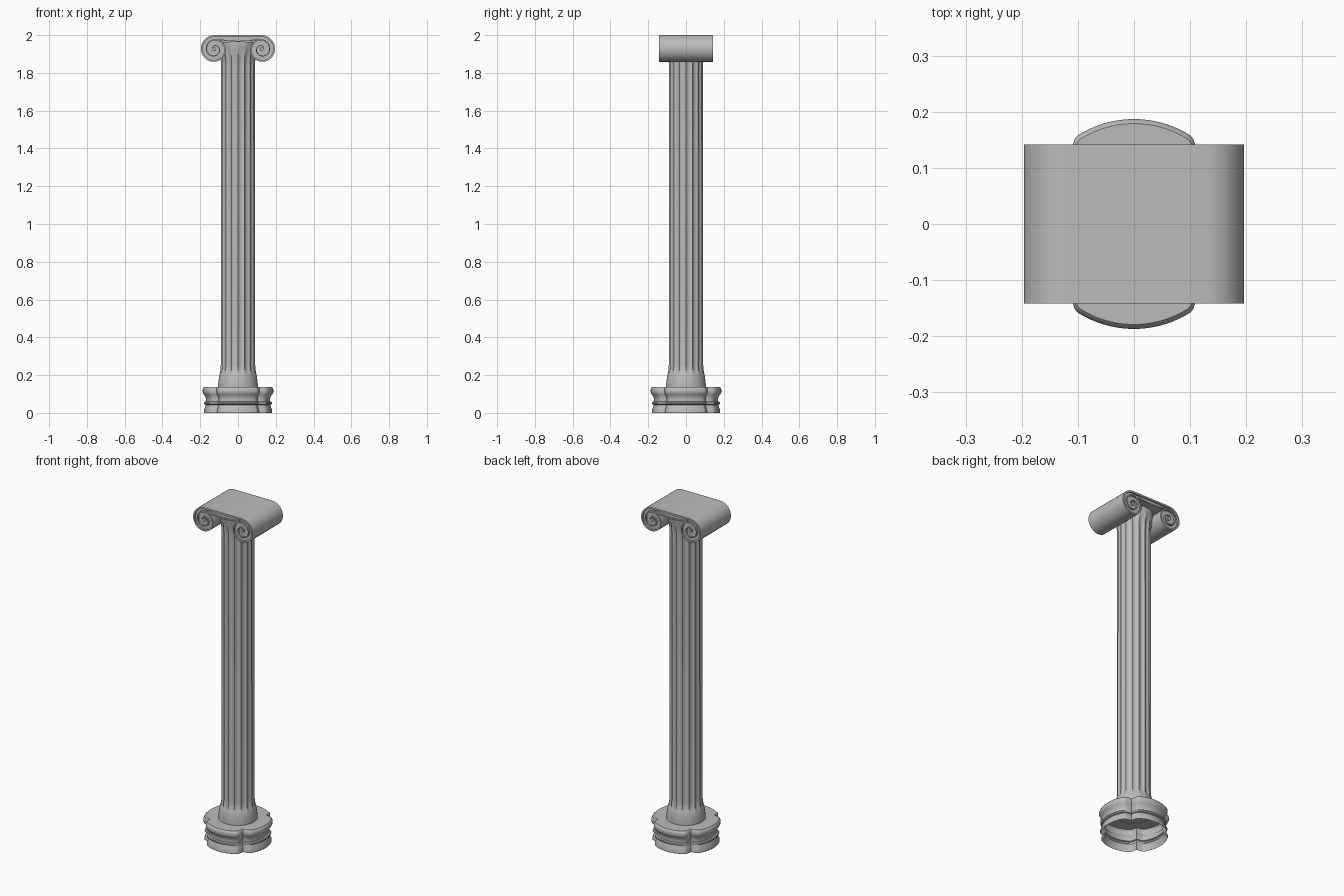
import bpy, bmesh, math
from math import pi, sin, cos

if "Cube" in bpy.data.objects:
    bpy.data.objects.remove(bpy.data.objects["Cube"])

stone = bpy.data.materials.new("grey stone")
stone.diffuse_color = (0.5, 0.5, 0.5, 1)
stone.use_nodes = True
stone.node_tree.nodes["Principled BSDF"].inputs["Base Color"].default_value = stone.diffuse_color


def finish(name, bm, angle=32):
    bmesh.ops.recalc_face_normals(bm, faces=bm.faces)
    me = bpy.data.meshes.new(name)
    bm.to_mesh(me)
    bm.free()
    ob = bpy.data.objects.new(name, me)
    bpy.context.collection.objects.link(ob)
    me.materials.append(stone)
    bpy.ops.object.select_all(action='DESELECT')
    ob.select_set(True)
    bpy.context.view_layer.objects.active = ob
    bpy.ops.object.shade_smooth_by_angle(angle=math.radians(angle))
    return ob


def lathe(name, rows, segs, radius, angle=32):
    """Sweep rows around z; radius(row, angle) shapes the plan. Top is capped."""
    bm = bmesh.new()
    rings = []
    for row in rows:
        ring = []
        for i in range(segs):
            a = 2 * pi * i / segs
            r = radius(row, a)
            ring.append(bm.verts.new((r * cos(a), r * sin(a), row[1])))
        rings.append(ring)
    for p, q in zip(rings, rings[1:]):
        for i in range(segs):
            j = (i + 1) % segs
            bm.faces.new((p[i], p[j], q[j], q[i]))
    top = bm.verts.new((0, 0, rows[-1][1]))
    for i in range(segs):
        bm.faces.new((rings[-1][i], rings[-1][(i + 1) % segs], top))
    return finish(name, bm, angle)


def strip(name, upper, lower, depth):
    """Solid between two matching x-z paths, extruded to y = +-depth."""
    bm = bmesh.new()
    rows = [[bm.verts.new((x, y, z)) for (x, z), y in
             ((u, -depth), (u, depth), (l, depth), (l, -depth))]
            for u, l in zip(upper, lower)]
    for p, q in zip(rows, rows[1:]):
        for i in range(4):
            j = (i + 1) % 4
            bm.faces.new((p[i], p[j], q[j], q[i]))
    bm.faces.new(rows[0])
    bm.faces.new(rows[-1])
    return finish(name, bm)


# four-lobed base, open underneath
def lobed(row, a):
    d = abs((a % (pi / 2)) - pi / 4)
    w = math.radians(11)
    return row[0] * (1 - 0.14 * max(0, 1 - d / w))


lathe("lobed_base", [(.181, 0), (.181, .014), (.174, .03), (.171, .043), (.178, .046),
                     (.180, .052), (.178, .058), (.170, .061), (.170, .075), (.174, .09),
                     (.183, .1), (.187, .108), (.187, .123), (.184, .131), (.179, .136)],
      144, lobed)


# fluted shaft: radius, height, flute depth
def fluted(row, a):
    return row[0] - row[2] * abs(sin(8 * a))


lathe("fluted_shaft", [(.106, .134, 0), (.106, .15, 0), (.102, .175, 0), (.099, .2, 0),
                       (.096, .21, .002), (.092, .232, .007), (.091, .26, .008),
                       (.090, 1.84, .008), (.092, 1.88, .007), (.098, 1.92, .003),
                       (.102, 1.95, 0), (.102, 1.964, 0)], 128, fluted)

# scroll capital
CX, CZ = .125, 1.925


def volute(t, inset=0):
    r = .075 - .022 * t ** 1.3 - inset
    a = pi / 2 - 2 * pi * t
    return (CX + r * cos(a), CZ + r * sin(a))


def mirrored(half):
    return [(-x, z) for x, z in reversed(half)] + half


N = 36
ts = [i / N for i in range(int(2.2 * N) + 1)]
outer = mirrored([volute(t) for t in ts])
inner = mirrored([volute(t, .010 - .003 * t) for t in ts])
strip("scroll_band", outer, inner, .142)

# lower fillet sagging between the volutes
xs = [-.105 + .21 * i / 20 for i in range(21)]
low = [(x, 1.963 + .012 * (x / .105) ** 2) for x in xs]
strip("lower_fillet", [(x, z + .007) for x, z in low], low, .142)

# recessed body behind the bands
bm = bmesh.new()
half = [volute(t, .002) for t in ts if t <= .9]
pts = mirrored(half) + [(x, z + .001) for x, z in low if abs(x) < .08]
face = bm.faces.new([bm.verts.new((x, -.132, z)) for x, z in pts])
ext = bmesh.ops.extrude_face_region(bm, geom=[face], use_keep_orig=True)
for v in ext["geom"]:
    if isinstance(v, bmesh.types.BMVert):
        v.co.y = .132
finish("capital_body", bm)

# round eyes at the scroll centres
for side, name in ((-1, "left_eye"), (1, "right_eye")):
    n = 20
    ring = [(side * CX + .010 * cos(2 * pi * i / n), CZ + .010 * sin(2 * pi * i / n)) for i in range(n)]
    bm = bmesh.new()
    f = [bm.verts.new((x, -.14, z)) for x, z in ring]
    b = [bm.verts.new((x, .14, z)) for x, z in ring]
    bm.faces.new(f)
    bm.faces.new(b)
    for i in range(n):
        j = (i + 1) % n
        bm.faces.new((f[i], f[j], b[j], b[i]))
    finish(name, bm)
